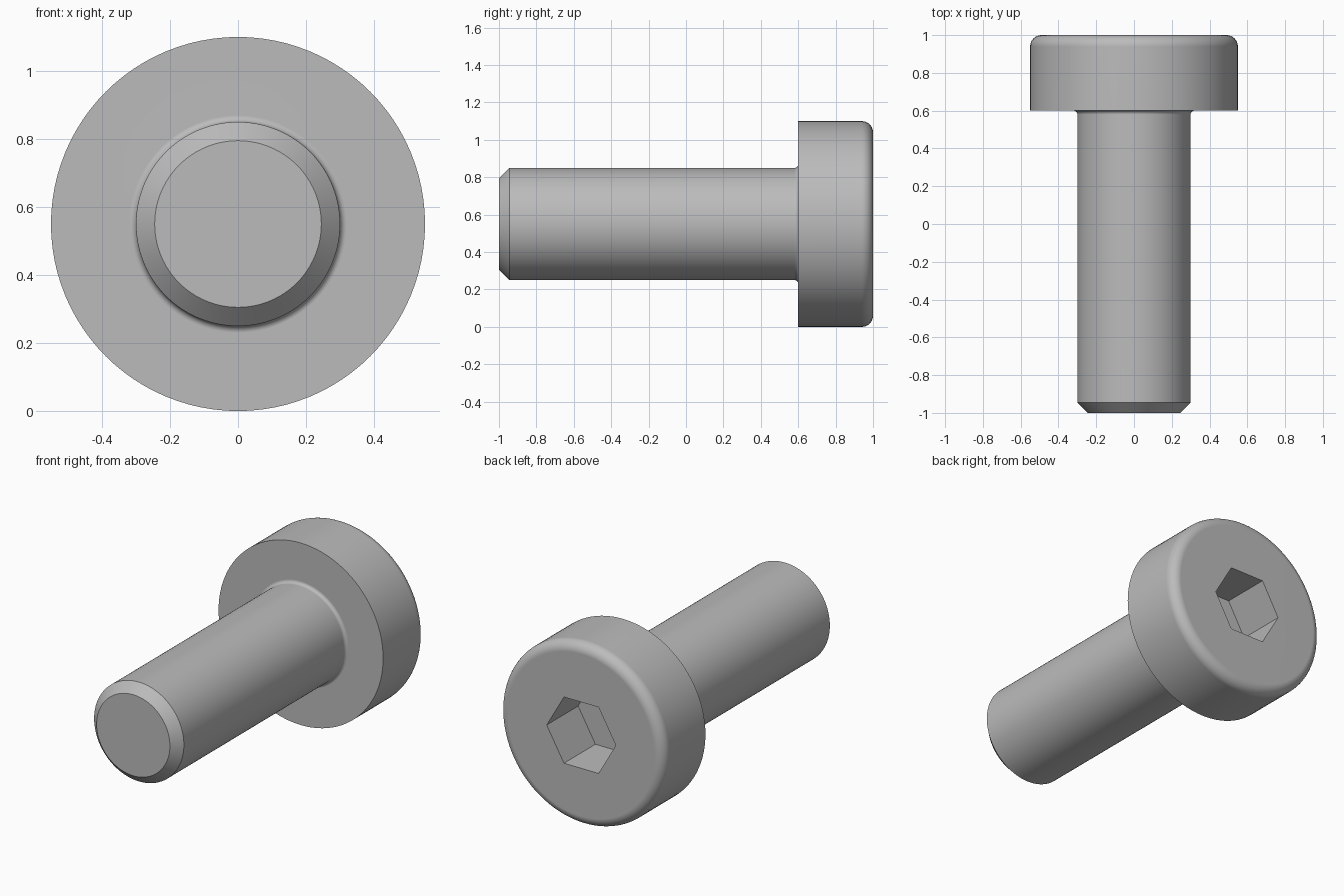
import bpy
import bmesh
from math import radians, pi, sin, cos, sqrt
from mathutils import Matrix, Vector

cube = bpy.data.objects.get("Cube")
if cube:
    bpy.data.objects.remove(cube, do_unlink=True)

SEGMENTS = 96
HEAD_R, SHANK_R = 0.55, 0.30
HEAD_FRONT, HEAD_BACK, TIP = 0.60, 1.0, -1.0
CHAMFER, NECK, ROUND = 0.055, 0.02, 0.06
SOCKET_FLATS, SOCKET_DEPTH = 0.40, 0.30
AXIS = Vector((0, 0, HEAD_R))

# Grey steel
steel = bpy.data.materials.new("grey steel")
steel.use_nodes = True
colour = (0.5, 0.5, 0.5, 1)
steel.diffuse_color = colour
steel.node_tree.nodes["Principled BSDF"].inputs["Base Color"].default_value = colour


def arc(radius, y, size, start, end, steps=8):
    """Quarter-circle points as (radius, y) pairs."""
    angles = [radians(start + (end - start) * i / steps) for i in range(steps + 1)]
    return [(radius + size * cos(a), y + size * sin(a)) for a in angles]


def add_object(name, bm):
    bmesh.ops.recalc_face_normals(bm, faces=bm.faces)
    mesh = bpy.data.meshes.new(name)
    bm.to_mesh(mesh)
    bm.free()
    mesh.materials.append(steel)
    obj = bpy.data.objects.new(name, mesh)
    bpy.context.collection.objects.link(obj)
    return obj


# Bolt body: chamfered tip, shank, neck fillet, head with rounded back rim
profile = [(SHANK_R - CHAMFER, TIP), (SHANK_R, TIP + CHAMFER)]
profile += arc(SHANK_R + NECK, HEAD_FRONT - NECK, NECK, 180, 90)
profile += [(HEAD_R, HEAD_FRONT)]
profile += arc(HEAD_R - ROUND, HEAD_BACK - ROUND, ROUND, 0, 90)

bm = bmesh.new()
verts = [bm.verts.new((r, y, HEAD_R)) for r, y in profile]
edges = [bm.edges.new(pair) for pair in zip(verts, verts[1:])]
bmesh.ops.spin(bm, geom=verts + edges, cent=AXIS, axis=(0, 1, 0),
               angle=2 * pi, steps=SEGMENTS, use_merge=True)
bmesh.ops.remove_doubles(bm, verts=bm.verts, dist=1e-5)
bmesh.ops.holes_fill(bm, edges=[e for e in bm.edges if e.is_boundary], sides=0)
bolt = add_object("bolt", bm)

# Hex socket cutter, corners pointing sideways
bm = bmesh.new()
corner = SOCKET_FLATS / sqrt(3)
place = (Matrix.Translation(AXIS + Vector((0, HEAD_BACK, 0)))
         @ Matrix.Rotation(radians(90), 4, 'X'))
bmesh.ops.create_cone(bm, cap_ends=True, segments=6, radius1=corner, radius2=corner,
                      depth=2 * SOCKET_DEPTH, matrix=Matrix.Rotation(radians(30), 4, 'Z'))
# Turn so that one corner lies exactly on the x axis
v = bm.verts[:][0].co
bmesh.ops.rotate(bm, verts=bm.verts, matrix=Matrix.Rotation(-v.xy.to_3d().to_2d().angle_signed(Vector((1, 0))) * -1, 3, 'Z'))
bmesh.ops.transform(bm, verts=bm.verts, matrix=place)
cutter = add_object("socket_cutter", bm)
cutter.hide_render = True

# Cut the socket, then smooth the round surfaces
bpy.context.view_layer.objects.active = bolt
bolt.select_set(True)
cut = bolt.modifiers.new("socket", 'BOOLEAN')
cut.operation = 'DIFFERENCE'
cut.solver = 'EXACT'
cut.object = cutter
bpy.ops.object.modifier_apply(modifier=cut.name)
bpy.data.objects.remove(cutter, do_unlink=True)

bpy.ops.object.shade_smooth_by_angle(angle=radians(30))
weighted = bolt.modifiers.new("clean_normals", 'WEIGHTED_NORMAL')
weighted.keep_sharp = True
